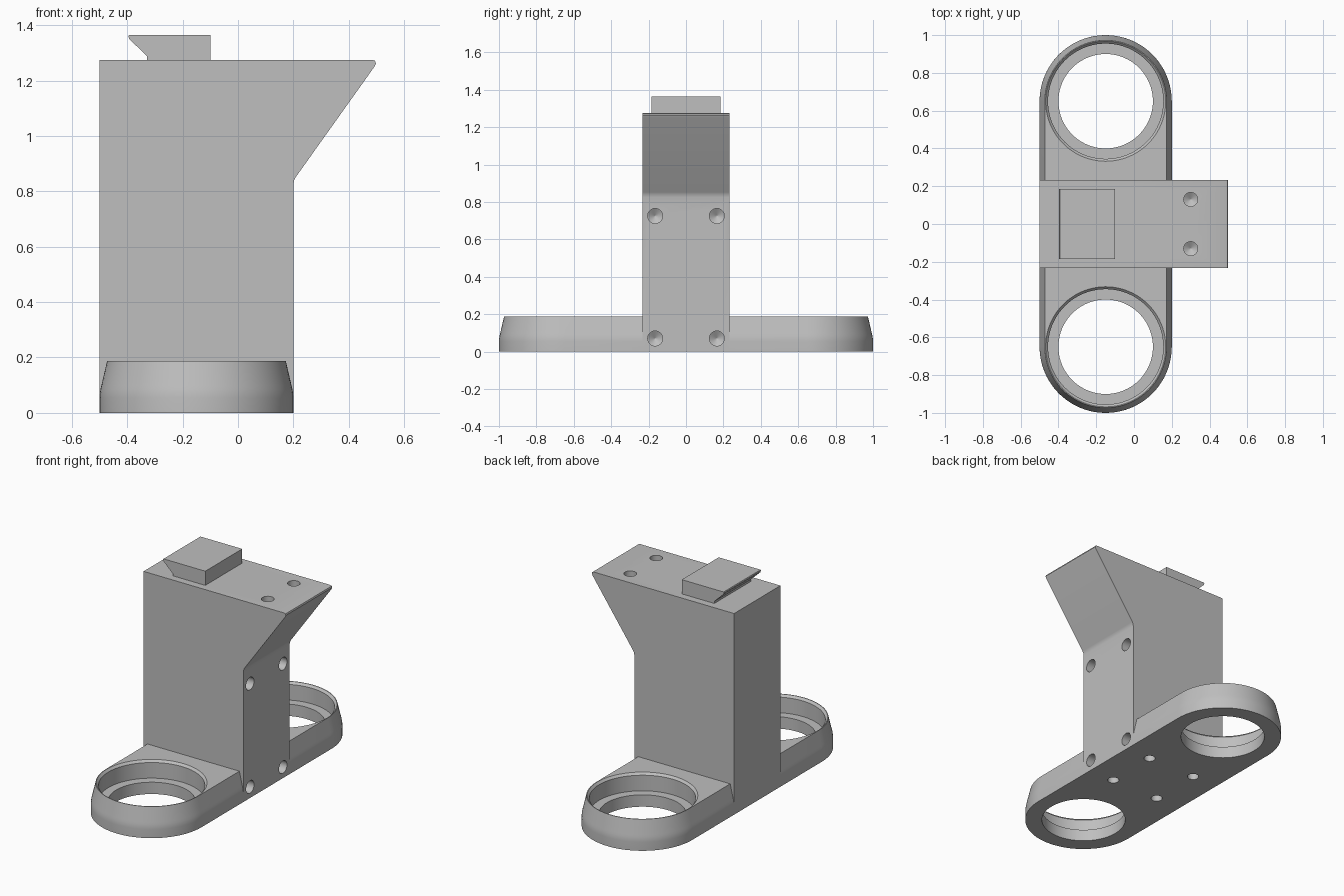
import bpy, bmesh, math
from mathutils import Vector, Matrix

cube = bpy.data.objects.get("Cube")
if cube:
    bpy.data.objects.remove(cube, do_unlink=True)

grey = bpy.data.materials.new("plain grey")
grey.use_nodes = True
colour = (0.52, 0.52, 0.52, 1)
grey.diffuse_color = colour
grey.node_tree.nodes["Principled BSDF"].inputs["Base Color"].default_value = colour

CX = -0.15          # centre line of the base
RING_Y = 0.65       # ring centres
TOP = 0.188         # base height


def loft(name, rings):
    """Skin a stack of closed rings and cap both ends."""
    bm = bmesh.new()
    loops = [[bm.verts.new(p) for p in ring] for ring in rings]
    n = len(loops[0])
    for low, high in zip(loops, loops[1:]):
        for i in range(n):
            j = (i + 1) % n
            bm.faces.new((low[i], low[j], high[j], high[i]))
    bm.faces.new(loops[0][::-1])
    bm.faces.new(loops[-1])
    bmesh.ops.recalc_face_normals(bm, faces=bm.faces)
    mesh = bpy.data.meshes.new(name)
    bm.to_mesh(mesh)
    bm.free()
    mesh.materials.append(grey)
    obj = bpy.data.objects.new(name, mesh)
    bpy.context.collection.objects.link(obj)
    return obj


def extrude_y(name, profile, half):
    return loft(name, [[(x, y, z) for x, z in profile] for y in (-half, half)])


def stadium(radius, z, steps=40):
    """Outline of a slot shape running along y."""
    pts = []
    for side in (1, -1):
        for i in range(steps + 1):
            a = math.pi * i / steps + (0 if side > 0 else math.pi)
            pts.append((CX + radius * math.cos(a), side * RING_Y + radius * math.sin(a), z))
    return pts


def turned(name, profile, place, axis, segments):
    """Turned solid from (radius, distance along axis) pairs."""
    turn = Vector((0, 0, 1)).rotation_difference(Vector(axis)).to_matrix().to_4x4()
    m = Matrix.Translation(place) @ turn
    angles = [2 * math.pi * i / segments for i in range(segments)]
    return loft(name, [[m @ Vector((r * math.cos(a), r * math.sin(a), h)) for a in angles]
                       for r, h in profile])


def combine(target, other, operation):
    mod = target.modifiers.new(operation, 'BOOLEAN')
    mod.operation, mod.solver, mod.object = operation, 'EXACT', other
    bpy.ops.object.select_all(action='DESELECT')
    bpy.context.view_layer.objects.active = target
    target.select_set(True)
    bpy.ops.object.modifier_apply(modifier=mod.name)
    bpy.data.objects.remove(other, do_unlink=True)


# Base plate: upright foot, blended into a tapered wall
wall = [(0.35, 0), (0.35, 0.055), (0.349, 0.07), (0.3465, 0.085), (0.3435, 0.098), (0.3225, TOP)]
body = loft("bracket_body", [stadium(r, z) for r, z in wall])

# Tower with the overhanging arm
tower_profile = [(-0.5, 0), (0.2, 0), (0.2, 0.825), (0.203, 0.84), (0.209, 0.852),
                 (0.494, 1.252), (0.498, 1.262), (0.495, 1.271), (0.485, 1.275), (-0.5, 1.275)]
combine(body, extrude_y("tower", tower_profile, 0.232), 'UNION')

# Stepped ring holes with a chamfered mouth
ring_hole = [(0.25, -0.05), (0.25, 0.075), (0.305, 0.075), (0.305, 0.174),
             (0.318, TOP), (0.318, TOP + 0.05)]
for side in (-1, 1):
    combine(body, turned("ring_cutter", ring_hole, (CX, side * RING_Y, 0), (0, 0, 1), 80),
            'DIFFERENCE')


# Blind screw holes with drilled tips
def drill(place, axis, radius, depth):
    shape = [(radius, -0.05), (radius, depth), (0.002, depth + radius * 0.6)]
    combine(body, turned("drill_cutter", shape, place, axis, 24), 'DIFFERENCE')


for side in (-1, 1):
    drill((0.3, side * 0.13, 1.275), (0, 0, -1), 0.037, 0.14)
    for z in (0.07, 0.725):
        drill((0.2, side * 0.165, z), (-1, 0, 0), 0.04, 0.1)
    for dx in (-0.17, 0.17):
        drill((CX + dx, side * 0.17, 0), (0, 0, 1), 0.034, 0.1)

# Hooked clip on top
clip_profile = [(-0.1, 1.275), (-0.1, 1.365), (-0.393, 1.365), (-0.396, 1.36), (-0.393, 1.35),
                (-0.328, 1.288), (-0.328, 1.275)]
clip = extrude_y("top_clip", clip_profile, 0.185)

# Smooth curved walls, crisp edges
bpy.ops.object.select_all(action='DESELECT')
for obj in (body, clip):
    obj.select_set(True)
bpy.context.view_layer.objects.active = body
bpy.ops.object.shade_smooth_by_angle(angle=math.radians(25))
